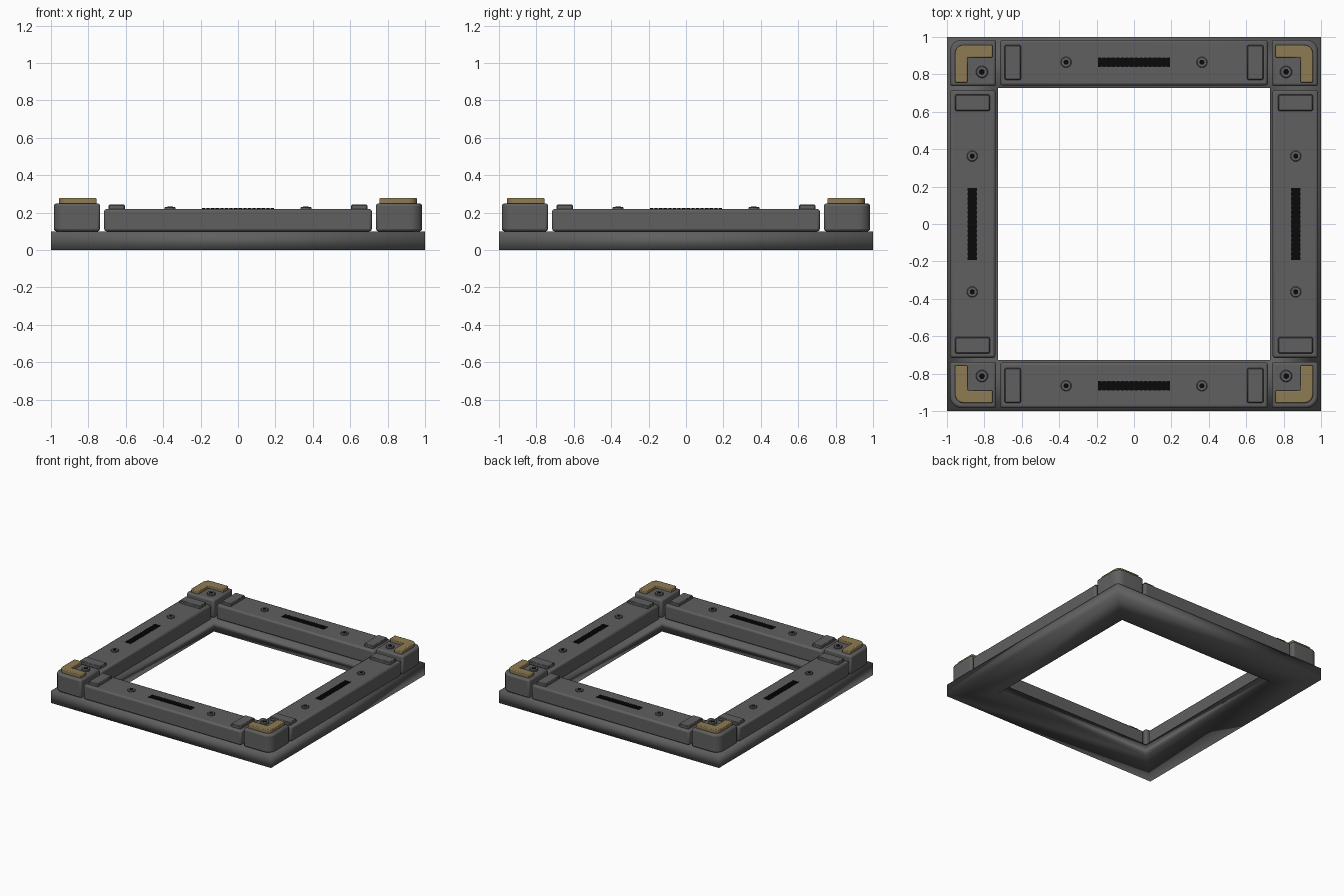
import bpy, bmesh, math
from mathutils import Matrix

if "Cube" in bpy.data.objects:
    bpy.data.objects.remove(bpy.data.objects["Cube"])


def material(name, rgb):
    m = bpy.data.materials.new(name)
    m.diffuse_color = (*rgb, 1)
    m.use_nodes = True
    m.node_tree.nodes["Principled BSDF"].inputs["Base Color"].default_value = m.diffuse_color
    return m


GREY = material("dark grey", (0.115, 0.115, 0.115))
TAN = material("dull brass", (0.27, 0.2, 0.085))
BLACK = material("black", (0.003, 0.003, 0.003))


def finish(bm, name, mat, turn=0, bevel=0, segs=2, angle=35):
    """Turn a quarter step about z, then make the object."""
    bmesh.ops.recalc_face_normals(bm, faces=bm.faces)
    bmesh.ops.transform(bm, matrix=Matrix.Rotation(turn * math.pi / 2, 4, 'Z'), verts=bm.verts)
    me = bpy.data.meshes.new(name)
    bm.to_mesh(me)
    bm.free()
    me.materials.append(mat)
    ob = bpy.data.objects.new(name, me)
    bpy.context.collection.objects.link(ob)
    if bevel:
        b = ob.modifiers.new("Bevel", 'BEVEL')
        b.width, b.segments = bevel, segs
        b.limit_method, b.angle_limit = 'ANGLE', math.radians(40)
    bpy.ops.object.select_all(action='DESELECT')
    ob.select_set(True)
    bpy.context.view_layer.objects.active = ob
    bpy.ops.object.shade_smooth_by_angle(angle=math.radians(angle))
    return ob


def prism(pts, z0, z1):
    bm = bmesh.new()
    face = bm.faces.new([bm.verts.new((x, y, z0)) for x, y in pts])
    new = bmesh.ops.extrude_face_region(bm, geom=[face])["geom"]
    bmesh.ops.translate(bm, vec=(0, 0, z1 - z0),
                        verts=[v for v in new if isinstance(v, bmesh.types.BMVert)])
    return bm


def box(x0, x1, y0, y1, z0, z1):
    return prism([(x0, y0), (x1, y0), (x1, y1), (x0, y1)], z0, z1)


def ngon(x, y, r, n):
    return [(x + r * math.cos(2 * math.pi * i / n), y + r * math.sin(2 * math.pi * i / n))
            for i in range(n)]


def arc_corner(c, r, n=6):
    """Rounded outer corner whose sides lie on x = c and y = c."""
    return [(c - r + r * math.cos(i * math.pi / 2 / n), c - r + r * math.sin(i * math.pi / 2 / n))
            for i in range(n + 1)]


def bolt(name, x, y, z0, z1, r, turn):
    # ring-shaped head with a recessed hexagonal socket
    finish(prism(ngon(x, y, r, 24), z0, z1), name + "_head", GREY, turn, 0.004, 1)
    finish(prism(ngon(x, y, r * 0.52, 6), z1 - 0.002, z1 + 0.001), name + "_socket", BLACK, turn)


# base: square mitred ring
bm = bmesh.new()
profile = [(0.728, 0), (1, 0), (1, 0.1), (0.728, 0.1)]
rings = [[bm.verts.new((sx * r, sy * r, z)) for r, z in profile]
         for sx, sy in ((1, 1), (-1, 1), (-1, -1), (1, -1))]
for i in range(4):
    a, b = rings[i], rings[(i + 1) % 4]
    for j in range(4):
        k = (j + 1) % 4
        bm.faces.new((a[j], b[j], b[k], a[k]))
finish(bm, "base_frame", GREY, angle=180)

for t in range(4):
    # side rail with end pads
    finish(box(-0.716, 0.716, 0.74, 0.985, 0.1, 0.22), f"rail_{t}", GREY, t, 0.014)
    for s, side in ((-1, "a"), (1, "b")):
        x0, x1 = sorted((s * 0.692, s * 0.605))
        finish(box(x0, x1, 0.77, 0.957, 0.21, 0.243), f"rail_pad_{side}_{t}", GREY, t, 0.005, 1)
        bolt(f"rail_bolt_{side}_{t}", s * 0.363, 0.865, 0.21, 0.231, 0.029, t)

    # vent: dark plate with slats
    finish(box(-0.192, 0.192, 0.843, 0.887, 0.215, 0.2215), f"vent_plate_{t}", BLACK, t)
    slats = bmesh.new()
    for i in range(16):
        part = bmesh.ops.create_cube(slats, size=1)["verts"]
        bmesh.ops.scale(slats, vec=(0.017, 0.05, 0.006), verts=part)
        bmesh.ops.translate(slats, vec=((i - 7.5) * 0.0246, 0.865, 0.221), verts=part)
    finish(slats, f"vent_slats_{t}", BLACK, t)

    # corner block, rounded on the outer corner
    pts = [(0.737, 0.737), (0.985, 0.737)] + arc_corner(0.985, 0.065) + [(0.737, 0.985)]
    finish(prism(pts, 0.1, 0.25), f"corner_block_{t}", GREY, t, 0.014)

    # L-shaped bumper on the corner
    pts = ([(0.757, 0.89), (0.89, 0.89), (0.89, 0.757), (0.957, 0.757)]
           + arc_corner(0.957, 0.045, 4) + [(0.757, 0.957)])
    finish(prism(pts, 0.245, 0.279), f"corner_bumper_{t}", TAN, t, 0.006)
    bolt(f"corner_bolt_{t}", 0.813, 0.813, 0.24, 0.263, 0.032, t)
